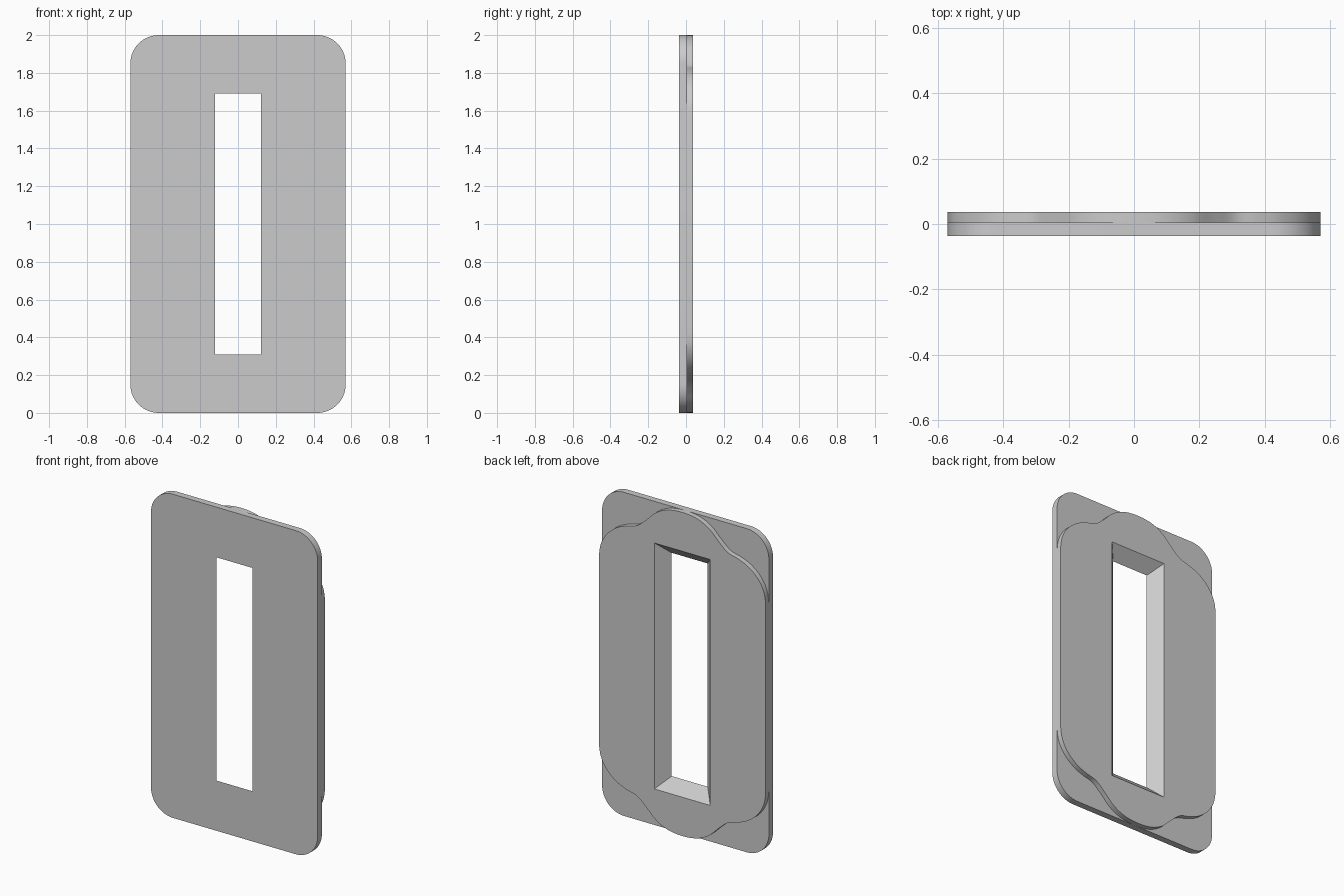
import bpy, bmesh, math
from mathutils import Vector

cube = bpy.data.objects.get("Cube")
if cube:
    bpy.data.objects.remove(cube, do_unlink=True)

HALF_W, HALF_D, SPLIT = 0.57, 0.036, 0.005

grey = bpy.data.materials.new("plain_grey")
grey.use_nodes = True
grey.diffuse_color = (0.6, 0.6, 0.6, 1)
grey.node_tree.nodes["Principled BSDF"].inputs["Base Color"].default_value = grey.diffuse_color


def mirror_quarter(quarter):
    """Mirror a quarter outline (top centre to right side) into a full loop."""
    right = quarter + [(x, -z) for x, z in reversed(quarter)]
    full = right + [(-x, z) for x, z in reversed(right)]
    loop = []
    for p in full:
        if not loop or math.dist(p, loop[-1]) > 1e-4:
            loop.append(p)
    if math.dist(loop[0], loop[-1]) < 1e-4:
        loop.pop()
    return loop


def spline(points, steps=6):
    """Smooth curve through the given points."""
    pts = [Vector(p) for p in points]
    out = []
    for a, b, c, d in zip(pts, pts[1:], pts[2:], pts[3:]):
        for i in range(steps):
            t = i / steps
            out.append(tuple(0.5 * (2 * b + (c - a) * t
                                    + (2 * a - 5 * b + 4 * c - d) * t * t
                                    + (3 * b - a - 3 * c + d) * t ** 3)))
    return out + [tuple(pts[-2])]


def opening(y):
    """Rectangular slot that flares toward the back."""
    t = (y + HALF_D) / (2 * HALF_D)
    w, h = 0.123 + 0.068 * t, 0.69 + 0.07 * t
    return [(w, h), (w, -h), (-w, -h), (-w, h)]


def make_plate(name, outline, y0, y1):
    bm = bmesh.new()
    caps = {y0: [], y1: []}
    for ring in (lambda y: outline, opening):
        loops = [[bm.verts.new((x, y, z + 1)) for x, z in ring(y)] for y in (y0, y1)]
        a, b = loops
        n = len(a)
        for i in range(n):
            j = (i + 1) % n
            bm.faces.new((a[i], a[j], b[j], b[i]))
            caps[y0].append(bm.edges.get((a[i], a[j])))
            caps[y1].append(bm.edges.get((b[i], b[j])))
    # Front and back faces around the slot
    for y, edges in caps.items():
        bmesh.ops.triangle_fill(bm, edges=edges, use_beauty=True, normal=(0, 1, 0))
    bmesh.ops.recalc_face_normals(bm, faces=bm.faces)
    mesh = bpy.data.meshes.new(name)
    bm.to_mesh(mesh)
    bm.free()
    mesh.materials.append(grey)
    obj = bpy.data.objects.new(name, mesh)
    bpy.context.collection.objects.link(obj)
    bpy.ops.object.select_all(action='DESELECT')
    obj.select_set(True)
    bpy.context.view_layer.objects.active = obj
    bpy.ops.object.shade_smooth_by_angle(angle=math.radians(30))
    return obj


# Front plate: rounded rectangle
R = 0.15
corner = [(HALF_W - R + R * math.sin(a), 1 - R + R * math.cos(a))
          for a in (math.pi / 2 * i / 16 for i in range(17))]
make_plate("front_plate", mirror_quarter(corner), -HALF_D, SPLIT)

# Back plate: rounded shoulders with a lobe at top and bottom
lobed = spline([(-0.1, 0.988), (0, 1), (0.1, 0.988), (0.18, 0.95), (0.25, 0.885),
                (0.31, 0.836), (0.38, 0.815), (0.45, 0.785), (0.515, 0.73),
                (0.556, 0.66), (HALF_W, 0.58), (HALF_W, 0.5)])
make_plate("back_plate", mirror_quarter(lobed), SPLIT, HALF_D)
